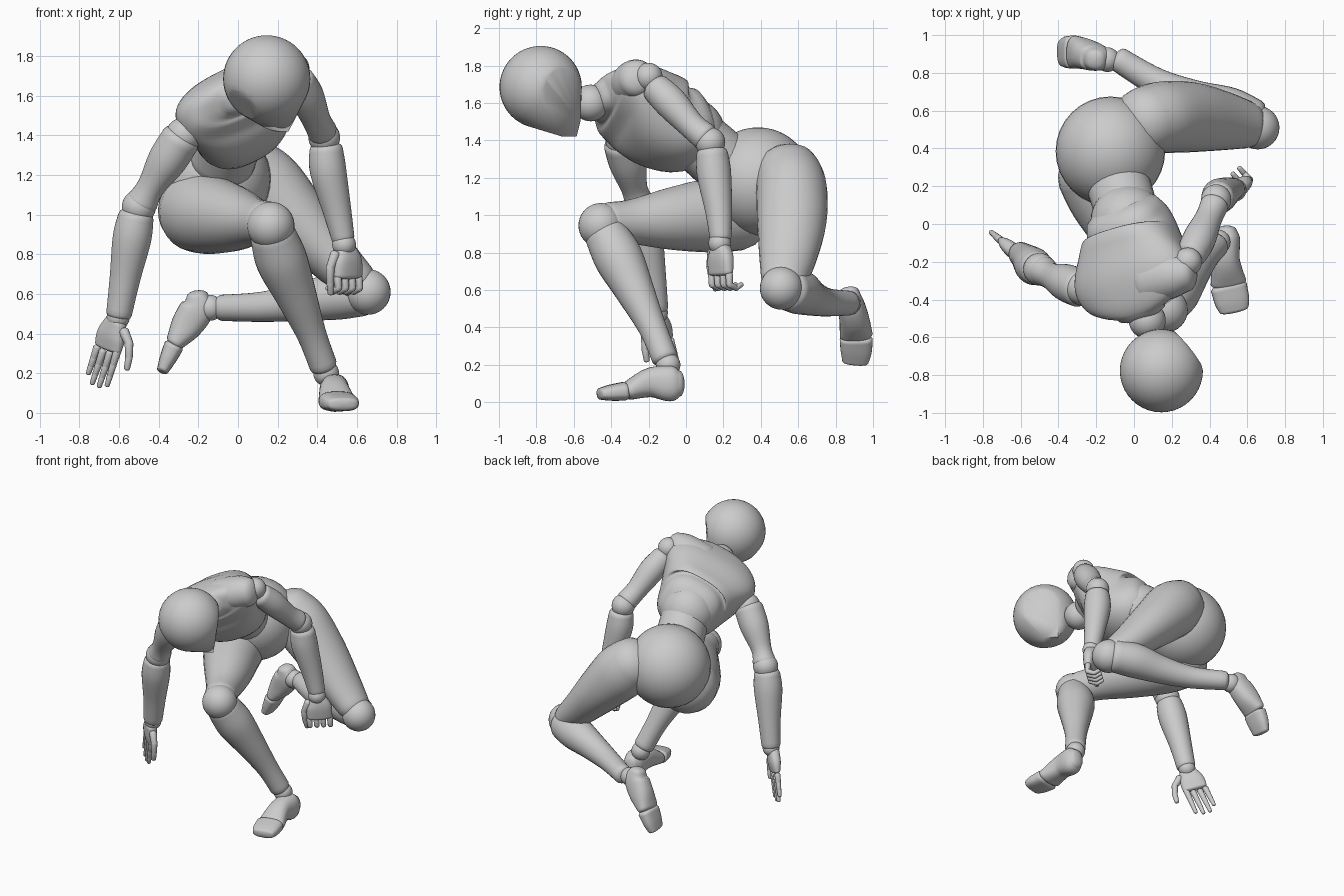
import bpy, bmesh, math
from mathutils import Vector as V


def finish(name, bm):
    bmesh.ops.recalc_face_normals(bm, faces=bm.faces)
    me = bpy.data.meshes.new(name)
    bm.to_mesh(me)
    bm.free()
    ob = bpy.data.objects.new(name, me)
    bpy.context.collection.objects.link(ob)
    me.shade_smooth()
    return ob


def ball(name, pos, r):
    bm = bmesh.new()
    bmesh.ops.create_uvsphere(bm, u_segments=32, v_segments=20, radius=r)
    bmesh.ops.translate(bm, verts=bm.verts, vec=V(pos))
    return finish(name, bm)


def loft(name, path, up=(0.13, 0.21, 0.97), power=2.0, cap=0.5, seg=28, sub=5):
    """Smooth tube through (x, y, z, half width, half depth) stations with rounded ends."""
    st = [tuple(p) if len(p) == 5 else (*p, p[3]) for p in path]
    ext = [st[0]] + st + [st[-1]]
    pts = []
    for i in range(len(st) - 1):
        a, b, c, d = ext[i:i + 4]
        for k in range(sub):
            t = k / sub
            pts.append([0.5 * (2 * q + (r - p) * t + (2 * p - 5 * q + 4 * r - s) * t * t
                               + (3 * q - p - 3 * r + s) * t ** 3)
                        for p, q, r, s in zip(a, b, c, d)])
    pts.append(list(st[-1]))

    def end(p, q):
        d = (V(p[:3]) - V(q[:3])).normalized() * cap * min(p[3], p[4])
        return [[*(V(p[:3]) + d * math.sin(a)), p[3] * math.cos(a), p[4] * math.cos(a)]
                for a in (0.4, 0.8, 1.15, 1.5)]
    pts = end(pts[0], pts[1])[::-1] + pts + end(pts[-1], pts[-2])
    bm = bmesh.new()
    rings = []
    for i, p in enumerate(pts):
        tan = (V(pts[min(i + 1, len(pts) - 1)][:3]) - V(pts[max(i - 1, 0)][:3])).normalized()
        side = tan.cross(V(up)).normalized()
        nor = side.cross(tan)
        ring = []
        for k in range(seg):
            c, s = math.cos(2 * math.pi * k / seg), math.sin(2 * math.pi * k / seg)
            c = math.copysign(abs(c) ** (2 / power), c)
            s = math.copysign(abs(s) ** (2 / power), s)
            ring.append(bm.verts.new(V(p[:3]) + side * c * p[3] + nor * s * p[4]))
        rings.append(ring)
    for a, b in zip(rings, rings[1:]):
        for k in range(seg):
            bm.faces.new((a[k], a[(k + 1) % seg], b[(k + 1) % seg], b[k]))
    bm.faces.new(rings[0])
    bm.faces.new(rings[-1])
    return finish(name, bm)


def finger(name, joints, r):
    for i, (a, b) in enumerate(zip(joints, joints[1:])):
        s = r * (1 - 0.13 * i)
        loft(f"{name}_{i + 1}", [(*a, s), (*b, s * 0.85)], up=(0.3, 0.9, 0.31),
             cap=0.7, seg=12, sub=2)


# head: round skull with flattened side and face, hulled with the jaw
bm = bmesh.new()
bmesh.ops.create_uvsphere(bm, u_segments=40, v_segments=28, radius=0.22)
bmesh.ops.delete(bm, geom=bm.faces[:], context='FACES_ONLY')
for n, d in (((0.78, 0.61, -0.12), 0.18), ((-0.62, -0.45, -0.64), 0.198)):
    n = V(n).normalized()
    for v in bm.verts:
        v.co -= n * max(0, v.co.dot(n) - d)
bmesh.ops.translate(bm, verts=bm.verts, vec=(0.145, -0.777, 1.685))
for p in ((0.14, -0.65, 1.435), (0.19, -0.585, 1.42), (0.255, -0.66, 1.42),
          (0.12, -0.565, 1.53), (0.21, -0.565, 1.5)):
    bm.verts.new(p)
res = bmesh.ops.convex_hull(bm, input=bm.verts)
bmesh.ops.delete(bm, geom=list({g for g in res["geom_interior"] + res["geom_unused"]
                                if isinstance(g, bmesh.types.BMVert)}), context='VERTS')
bmesh.ops.delete(bm, geom=[e for e in bm.edges if not e.link_faces], context='EDGES')
head = finish("head", bm)
bpy.context.view_layer.objects.active = head
head.select_set(True)
bpy.ops.object.shade_smooth_by_angle(angle=math.radians(30))
ball("neck", (0.07, -0.51, 1.6), 0.098)

# chest: rolled and leaning forward, lofted in its own frame
S, A, N = V((0, -0.27, 1.57)), V((-0.19, 0.96, -0.21)), V((-0.46, 0.1, 0.88))
chest = [(-0.2, 0.0, 0.14, 0.09), (-0.14, 0.02, 0.28, 0.12), (-0.02, 0.01, 0.335, 0.175),
         (0.12, -0.035, 0.285, 0.23), (0.24, -0.055, 0.24, 0.23), (0.32, -0.02, 0.21, 0.19)]
loft("chest", [(*(S + A * a + N * n), w, h) for a, n, w, h in chest], up=N, power=2.5, seg=48)
loft("left_shoulder_cap", [(0.06, -0.28, 1.66, 0.15, 0.12), (0.2, -0.27, 1.715, 0.125, 0.115),
                           (0.275, -0.265, 1.735, 0.095, 0.1)], up=N, cap=0.6)
ball("abdomen", (-0.035, 0.015, 1.435), 0.195)
loft("waist", [(-0.03, 0.04, 1.42, 0.165), (-0.08, 0.2, 1.28, 0.17)])
ball("pelvis", (-0.125, 0.385, 1.18), 0.29)

# joints
for name, p, r in (("right_shoulder", (-0.275, -0.34, 1.4), 0.09),
                   ("left_shoulder", (0.285, -0.2, 1.74), 0.075),
                   ("right_elbow", (-0.5, -0.24, 1.04), 0.086),
                   ("left_elbow", (0.435, 0.13, 1.39), 0.08),
                   ("right_wrist", (-0.605, -0.155, 0.48), 0.058),
                   ("left_wrist", (0.535, 0.18, 0.85), 0.06),
                   ("right_knee", (0.165, -0.455, 0.945), 0.12),
                   ("left_knee", (0.655, 0.51, 0.61), 0.115),
                   ("right_ankle", (0.445, -0.095, 0.2), 0.065),
                   ("left_ankle", (-0.14, 0.87, 0.53), 0.065)):
    ball(name, p, r)

# arms
loft("right_upper_arm", [(-0.29, -0.34, 1.38, 0.1), (-0.36, -0.31, 1.27, 0.098),
                         (-0.44, -0.275, 1.14, 0.07), (-0.48, -0.25, 1.07, 0.08)])
loft("right_forearm", [(-0.515, -0.235, 0.99, 0.09), (-0.535, -0.22, 0.88, 0.098),
                       (-0.57, -0.185, 0.68, 0.078), (-0.6, -0.16, 0.5, 0.065)])
loft("left_upper_arm", [(0.305, -0.16, 1.68, 0.08), (0.345, -0.08, 1.6, 0.088),
                        (0.395, 0.03, 1.48, 0.072), (0.425, 0.1, 1.42, 0.075)])
loft("left_forearm", [(0.445, 0.14, 1.33, 0.085), (0.455, 0.15, 1.22, 0.092),
                      (0.5, 0.175, 1.02, 0.072), (0.53, 0.185, 0.88, 0.058)])


# right hand: open, fingers hanging down in one slanted plane
def rh(x, z):
    return (x, -0.04 - 0.85 * (x + 0.76), z)


loft("right_palm", [(*rh(-0.615, 0.46), 0.06, 0.04), (*rh(-0.64, 0.39), 0.085, 0.04),
                    (*rh(-0.655, 0.33), 0.085, 0.028)], up=(0.65, 0.76, 0), power=2.5)
for i, (b, t) in enumerate((((-0.71, 0.33), (-0.755, 0.2)), ((-0.682, 0.31), (-0.735, 0.15)),
                            ((-0.647, 0.3), (-0.7, 0.135)), ((-0.61, 0.31), (-0.66, 0.14)))):
    finger(f"right_finger_{i + 1}", [rh(b[0] + (t[0] - b[0]) * k, b[1] + (t[1] - b[1]) * k)
                                     for k in (0, 0.4, 0.72, 1)], 0.021)
finger("right_thumb", [rh(-0.575, 0.41), rh(-0.55, 0.35), rh(-0.55, 0.28), rh(-0.56, 0.225)], 0.026)

# left hand: half closed
LAT = V((0.75, 0.66, 0))
loft("left_palm", [(0.535, 0.185, 0.83, 0.055, 0.045), (0.55, 0.185, 0.77, 0.085, 0.045),
                   (0.555, 0.185, 0.69, 0.088, 0.034)], up=(0.66, -0.75, 0), power=2.5)
for i in range(4):
    p = V((0.555, 0.185, 0.68)) + LAT * (-0.07 + 0.047 * i)
    q = p + V((0.005, 0.0, -0.05))
    r = q + V((-0.03, 0.035, -0.02))
    finger(f"left_finger_{i + 1}", [p, q, r, r + V((-0.025, 0.03, 0.02))], 0.021)
finger("left_thumb", [(0.49, 0.14, 0.8), (0.465, 0.13, 0.73), (0.465, 0.14, 0.66),
                      (0.468, 0.16, 0.605)], 0.026)

# right leg: planted in front, crossing over
loft("right_thigh", [(-0.2, 0.27, 1.02, 0.21), (-0.14, 0.13, 1.0, 0.2), (-0.02, -0.09, 0.98, 0.165),
                     (0.08, -0.29, 0.965, 0.12), (0.14, -0.41, 0.96, 0.11)], cap=0.8)
loft("right_shin", [(0.175, -0.43, 0.9, 0.115), (0.22, -0.36, 0.77, 0.13),
                    (0.29, -0.275, 0.6, 0.105), (0.37, -0.18, 0.4, 0.075),
                    (0.43, -0.115, 0.24, 0.07)], up=(0.8, -0.6, 0.1))
loft("right_foot", [(0.49, -0.035, 0.1, 0.055, 0.07), (0.49, -0.08, 0.1, 0.072, 0.095),
                    (0.485, -0.19, 0.105, 0.075, 0.08), (0.5, -0.31, 0.06, 0.095, 0.05)],
     up=(0, 0, 1), power=2.3)
loft("right_toes", [(0.502, -0.335, 0.058, 0.097, 0.05), (0.52, -0.41, 0.05, 0.092, 0.042),
                    (0.53, -0.455, 0.045, 0.078, 0.032)], up=(0, 0, 1), power=2.8)

# left leg: folded behind
loft("left_thigh", [(0.055, 0.545, 1.22, 0.18), (0.15, 0.565, 1.13, 0.195, 0.19),
                    (0.31, 0.565, 0.96, 0.165, 0.185), (0.48, 0.545, 0.78, 0.128, 0.155),
                    (0.6, 0.525, 0.66, 0.105, 0.125)], up=(0, 1, 0), cap=0.8)
loft("left_shin", [(0.63, 0.55, 0.6, 0.112), (0.5, 0.605, 0.59, 0.12), (0.32, 0.665, 0.56, 0.097),
                   (0.12, 0.75, 0.535, 0.076), (-0.08, 0.87, 0.53, 0.066)])
loft("left_foot", [(-0.205, 0.87, 0.59, 0.055, 0.055), (-0.205, 0.88, 0.53, 0.07, 0.085),
                   (-0.26, 0.9, 0.44, 0.08, 0.08), (-0.315, 0.91, 0.36, 0.088, 0.05)],
     up=(0.9, 0, -0.4), power=2.4)
loft("left_toes", [(-0.325, 0.91, 0.335, 0.088, 0.05), (-0.355, 0.91, 0.27, 0.083, 0.042),
                   (-0.38, 0.905, 0.215, 0.07, 0.03)], up=(0.9, 0, -0.4), power=2.8)
